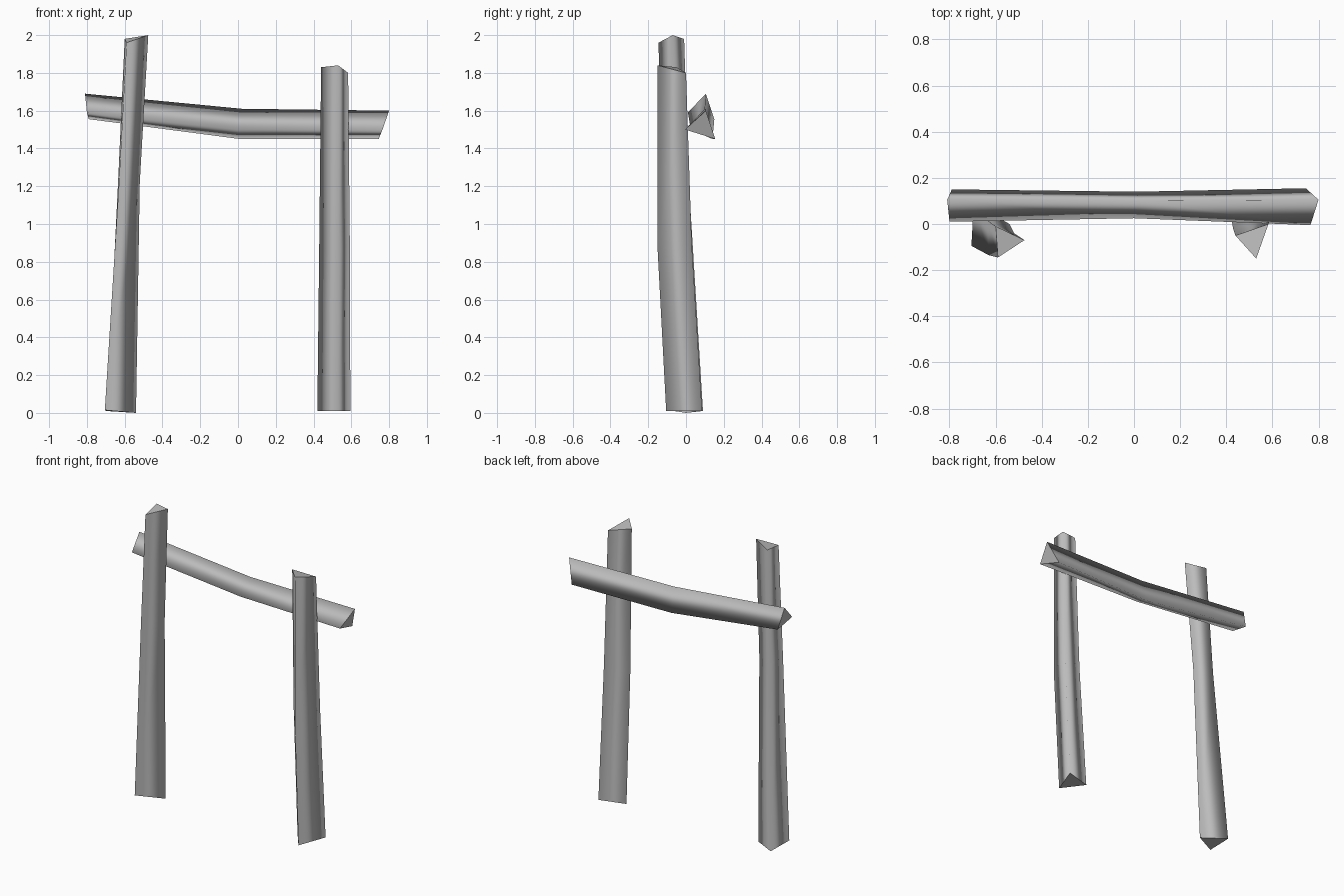
import bpy
import bmesh

default_cube = bpy.data.objects.get("Cube")
if default_cube:
    bpy.data.objects.remove(default_cube, do_unlink=True)


def make_material(name, colour):
    material = bpy.data.materials.new(name)
    material.use_nodes = True
    material.diffuse_color = colour
    material.node_tree.nodes["Principled BSDF"].inputs["Base Color"].default_value = colour
    return material


plain_grey = make_material("plain grey", (0.5, 0.5, 0.5, 1.0))


def make_log(name, sections):
    """Bridge three-cornered sections into a bent log with crisp cut ends."""
    bm = bmesh.new()
    rings = [[bm.verts.new(corner) for corner in section] for section in sections]
    for lower, upper in zip(rings, rings[1:]):
        for i in range(len(lower)):
            j = (i + 1) % len(lower)
            side = bm.faces.new((lower[i], lower[j], upper[j], upper[i]))
            side.smooth = True
    for end in (rings[0], rings[-1]):
        cap = bm.faces.new(end)
        cap.smooth = False
        for edge in cap.edges:
            edge.smooth = False
    bmesh.ops.recalc_face_normals(bm, faces=bm.faces[:])
    mesh = bpy.data.meshes.new(name)
    bm.to_mesh(mesh)
    bm.free()
    mesh.materials.append(plain_grey)
    log = bpy.data.objects.new(name, mesh)
    bpy.context.collection.objects.link(log)
    return log


# Tall leaning post: foot, bend and slanted top
make_log("right_post", [
    [(-.54, 0, 0), (-.695, .09, .01), (-.705, -.095, .015)],
    [(-.52, -.04, 1.22), (-.635, .015, 1.22), (-.63, -.135, 1.22)],
    [(-.475, -.07, 2), (-.6, -.01, 1.98), (-.59, -.145, 1.96)],
])

# Shorter upright post: foot, bend and slanted top
make_log("left_post", [
    [(.525, -.105, .01), (.595, .085, .01), (.42, .035, .01)],
    [(.53, -.15, .86), (.592, .03, .9), (.43, -.02, .88)],
    [(.53, -.15, 1.84), (.583, 0, 1.8), (.44, -.05, 1.83)],
])

# Sagging rail behind the posts: top, front and back corners
make_log("cross_rail", [
    [(-.81, .105, 1.69), (-.8, .01, 1.59), (-.79, .15, 1.555)],
    [(.02, .1, 1.61), (0, .025, 1.5), (.01, .14, 1.45)],
    [(.8, .105, 1.6), (.765, -.005, 1.5), (.745, .155, 1.45)],
])
